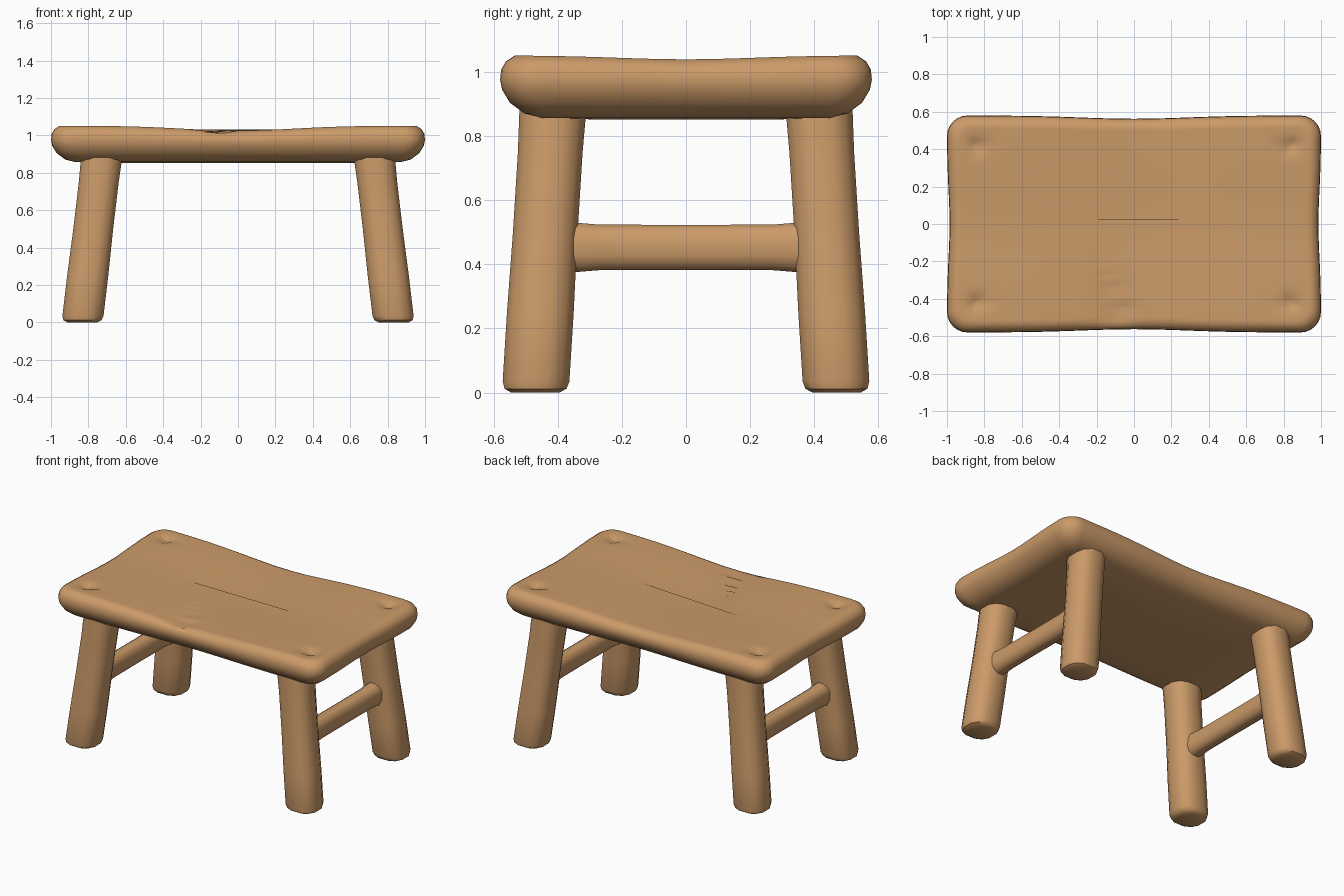
import bpy, bmesh, math
from math import sin, cos, pi, exp, hypot

if "Cube" in bpy.data.objects:
    bpy.data.objects.remove(bpy.data.objects["Cube"])

wood = bpy.data.materials.new("warm wood")
wood.diffuse_color = (0.60, 0.325, 0.14, 1)
wood.use_nodes = True
wood.node_tree.nodes["Principled BSDF"].inputs["Base Color"].default_value = wood.diffuse_color


def loft(name, rings, angle=42):
    """Skin a stack of equal-length point rings, capped at both ends."""
    bm = bmesh.new()
    vs = [[bm.verts.new(p) for p in r] for r in rings]
    n = len(vs[0])
    for a, b in zip(vs, vs[1:]):
        for i in range(n):
            j = (i + 1) % n
            bm.faces.new((a[i], a[j], b[j], b[i]))
    bm.faces.new(vs[0][::-1])
    bm.faces.new(vs[-1])
    bmesh.ops.recalc_face_normals(bm, faces=bm.faces)
    me = bpy.data.meshes.new(name)
    bm.to_mesh(me)
    bm.free()
    me.materials.append(wood)
    ob = bpy.data.objects.new(name, me)
    bpy.context.collection.objects.link(ob)
    bpy.ops.object.select_all(action='DESELECT')
    ob.select_set(True)
    bpy.context.view_layer.objects.active = ob
    bpy.ops.object.shade_smooth_by_angle(angle=math.radians(angle))
    return ob


def outline(a, b, r, side=26, corner=6):
    """Rounded rectangle, waisted a little along each side."""
    pts = []
    for k, (sx, sy) in enumerate([(1, 1), (-1, 1), (-1, -1), (1, -1)]):
        for i in range(corner + 1):
            t = k * pi / 2 + i / corner * pi / 2
            pts.append((sx * (a - r) + r * cos(t), sy * (b - r) + r * sin(t)))
        end = pts[-1]
        nx, ny = [(-1, 1), (-1, -1), (1, -1), (1, 1)][k]
        t = (k + 1) * pi / 2
        nxt = (nx * (a - r) + r * cos(t), ny * (b - r) + r * sin(t))
        for i in range(1, side):
            f = i / side
            pts.append((end[0] + (nxt[0] - end[0]) * f, end[1] + (nxt[1] - end[1]) * f))
    return [(x * (1 - 0.014 * exp(-(y / 0.25) ** 2)),
             y * (1 - 0.03 * exp(-(x / 0.4) ** 2))) for x, y in pts]


def sag(x, y):
    """Hollow of the sitting surface."""
    return 0.026 * exp(-(x / 0.42) ** 2) + 0.012 * exp(-(y / 0.3) ** 2)


def top_z(x, y):
    z = 1.052 - sag(x, y)
    # small pits over the leg joints
    z -= 0.024 * exp(-(hypot(abs(x) - 0.84, abs(y) - 0.42) / 0.04) ** 2)
    # shallow gouge running to the front edge
    t = (-0.05 - y) / 0.5
    if t > 0.02:
        u = x + 0.25 - 0.25 * t
        if u < 0:
            z -= 0.024 * min(t, 1) * max(0, 1 + u / (0.24 * t))
    return z


# Seat slab: rounded rim, then concentric rings over the hollow top
A, B = 1.0, 0.58
rings = []
for d, z in [(0.30, 0.852), (0.13, 0.857), (0.075, 0.871), (0.03, 0.905), (0.006, 0.945),
             (0, 0.975), (0.003, 1.008), (0.018, 1.034)]:
    w = max(0, (z - 0.95) / 0.1)
    rings.append([(x, y, z - w * sag(x, y)) for x, y in
                  outline(A - d, B - d, max(0.03, 0.11 - d * 0.6))])
d = 0.045
while d < 0.57:
    rings.append([(x, y, top_z(x, y)) for x, y in
                  outline(A - d, B - d, min(max(0.02, 0.11 - d * 0.6), (B - d) * 0.5))])
    d += 0.022
seat = loft("seat", rings, 50)


def section(rx, ry, n=12, p=2.5):
    """Squarish rounded cross-section."""
    out = []
    for i in range(n):
        t = (i + 0.5) * 2 * pi / n
        c, s = cos(t), sin(t)
        out.append((rx * math.copysign(abs(c) ** (2 / p), c),
                    ry * math.copysign(abs(s) ** (2 / p), s)))
    return out


# Splayed legs, lightly chamfered at the foot
for sy, fb in ((-1, "front"), (1, "back")):
    for sx, lr in ((-1, "left"), (1, "right")):
        rings = []
        for z, k in [(0.0, 0.72), (0.012, 0.93), (0.035, 1.0), (0.25, 1.0),
                     (0.5, 0.97), (0.75, 0.97), (0.95, 1.02)]:
            cx = sx * (0.833 - 0.118 * z)
            cy = sy * (0.470 - 0.062 * z)
            rings.append([(cx + x, cy + y, z) for x, y in
                          section(0.113 * k, 0.107 * k)])
        loft(fb + "_" + lr + "_leg", rings)

# Side rails joining front and back legs, flared into the joints
for sx, lr in ((-1, "left"), (1, "right")):
    rings = []
    for y, k in [(-0.42, 1.1), (-0.34, 1.08), (-0.27, 1.0), (0, 0.99),
                 (0.27, 1.0), (0.34, 1.08), (0.42, 1.1)]:
        rings.append([(sx * 0.78 + x, y, 0.453 + z) for x, z in
                      section(0.055 * k, 0.073 * k)])
    loft(lr + "_rail", rings)
